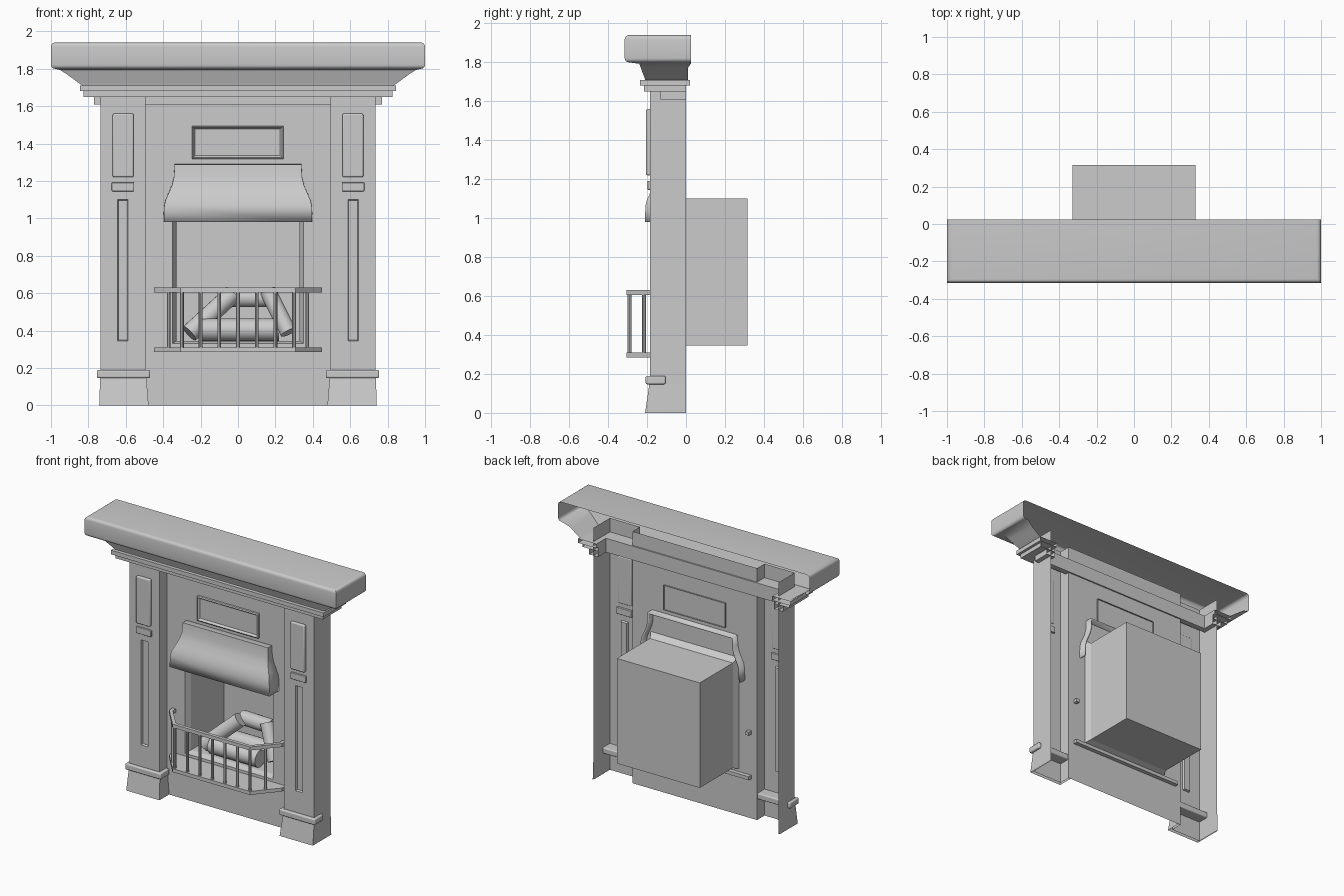
import bpy, bmesh, math
from mathutils import Vector

if "Cube" in bpy.data.objects:
    bpy.data.objects.remove(bpy.data.objects["Cube"])


def finish(name, bm, smooth=False, mirror=False, bevel=0, solid=0):
    bmesh.ops.remove_doubles(bm, verts=bm.verts, dist=1e-5)
    bmesh.ops.recalc_face_normals(bm, faces=bm.faces)
    me = bpy.data.meshes.new(name)
    bm.to_mesh(me)
    bm.free()
    ob = bpy.data.objects.new(name, me)
    bpy.context.collection.objects.link(ob)
    if solid:
        m = ob.modifiers.new("thickness", 'SOLIDIFY')
        m.thickness, m.offset = solid, 0
    if bevel:
        m = ob.modifiers.new("round", 'BEVEL')
        m.width, m.segments = bevel, 3
    if mirror:
        ob.modifiers.new("mirror", 'MIRROR')
    if smooth:
        bpy.ops.object.select_all(action='DESELECT')
        ob.select_set(True)
        bpy.context.view_layer.objects.active = ob
        bpy.ops.object.shade_smooth_by_angle(angle=math.radians(35))
    return ob


def add_loft(bm, rings, closed=False, first=False, last=False):
    vs = [[bm.verts.new(p) for p in r] for r in rings]
    n = len(vs[0])
    for a, b in zip(vs, vs[1:]):
        for i in range(n if closed else n - 1):
            j = (i + 1) % n
            bm.faces.new((a[i], a[j], b[j], b[i]))
    if first:
        bm.faces.new(vs[0])
    if last:
        bm.faces.new(vs[-1])


def loft(name, rings, closed=False, first=False, last=False, **kw):
    bm = bmesh.new()
    add_loft(bm, rings, closed, first, last)
    return finish(name, bm, **kw)


def u_ring(hx, yf, z, yb):
    return [(-hx, yb, z), (-hx, yf, z), (hx, yf, z), (hx, yb, z)]


def rect(x0, x1, z0, z1, y):
    return [(x0, y, z0), (x1, y, z0), (x1, y, z1), (x0, y, z1)]


def box(name, x0, x1, y0, y1, z0, z1, **kw):
    return loft(name, [rect(x0, x1, z0, z1, y0), rect(x0, x1, z0, z1, y1)],
                True, True, True, **kw)


def add_wall(bm, xs, zs, y):
    # Flat wall of nine cells with the middle one left open
    for i in range(3):
        for k in range(3):
            if (i, k) != (1, 1):
                bm.faces.new([bm.verts.new(p) for p in
                              rect(xs[i], xs[i+1], zs[k], zs[k+1], y)])


def rod(name, a, b, r, n, **kw):
    a, b = Vector(a), Vector(b)
    q = (b - a).to_track_quat('Z', 'Y')
    ring = [q @ Vector((r*math.cos(t), r*math.sin(t), 0))
            for t in (2*math.pi*i/n for i in range(n))]
    return loft(name, [[a + p for p in ring], [b + p for p in ring]],
                True, True, True, smooth=True, **kw)


# Mantel shelf: hollow rounded shell that runs down into a cove
R = 0.022
rows = []
for zc, start in ((1.94 - R, 90), (1.80 + R, 0)):
    for s in range(5):
        t = math.radians(start - 22.5*s)
        o = R*(1 - math.cos(t))
        rows.append((1 - o, -0.315 + o, zc + R*math.sin(t)))
rows += [(.95, -.24, 1.793), (.917, -.232, 1.772), (.887, -.224, 1.75),
         (.86, -.216, 1.73), (.83, -.21, 1.71)]
loft("mantel_shelf", [u_ring(x, y, z, .025 if z > 1.78 else .01)
                      for x, y, z in rows], first=True, smooth=True)

# Stepped mouldings under the cove, each a U-shaped strip
for name, hx, yf, yb, z0, z1 in (("upper_moulding", .845, -.235, .02, 1.68, 1.71),
                                 ("middle_moulding", .825, -.215, .0, 1.65, 1.68),
                                 ("lower_moulding", .77, -.13, .0, 1.61, 1.65)):
    inner = (.70, -.09)
    loft(name, [u_ring(hx, yf, z0, yb), u_ring(hx, yf, z1, yb),
                u_ring(*inner, z1, yb), u_ring(*inner, z0, yb),
                u_ring(hx, yf, z0, yb)])

# Pillars: open-backed shells with a long sunk panel
bm = bmesh.new()
add_wall(bm, (.495, .587, .643, .735), (0, .345, 1.1, 1.81), -.185)
add_loft(bm, [rect(.587, .643, .345, 1.1, -.185),
              rect(.592, .638, .35, 1.095, -.17)], True, last=True)
for x, y in ((.735, 0), (.495, -.10)):
    add_loft(bm, [[(x, -.185, 0), (x, y, 0)], [(x, -.185, 1.81), (x, y, 1.81)]])
finish("pillar", bm, mirror=True)

# Raised plaques on the pillars
box("pillar_plaque", .558, .67, -.205, -.18, 1.22, 1.56,
    mirror=True, bevel=.008, smooth=True)
box("pillar_tablet", .555, .675, -.197, -.17, 1.145, 1.192,
    mirror=True, bevel=.004, smooth=True)

# Flared plinths and their rounded bands
loft("plinth", [[(.478, -.10, 0), (.478, -.21, 0), (.742, -.21, 0), (.742, 0, 0)],
                [(.49, -.10, .15), (.49, -.188, .15), (.737, -.188, .15), (.737, 0, .15)]],
     mirror=True)
box("plinth_band", .47, .755, -.207, -.105, .147, .19,
    mirror=True, bevel=.008, smooth=True)

# Centre panel with the fire opening
bm = bmesh.new()
add_wall(bm, (-.495, -.35, .35, .495), (0, .33, 1.13, 1.81), -.10)
finish("centre_panel", bm)

# Firebox with a flared mouth
loft("firebox", [rect(-.35, .35, .33, 1.13, -.10), rect(-.33, .33, .345, 1.1, -.06),
                 rect(-.33, .33, .345, 1.1, .315)], True, last=True)

# Framed plaque above the hood
loft("centre_plaque", [rect(-.247, .243, 1.318, 1.495, -.09),
                       rect(-.247, .243, 1.318, 1.495, -.115),
                       rect(-.24, .236, 1.325, 1.488, -.12),
                       rect(-.229, .225, 1.336, 1.477, -.105)], True, last=True)

# Curved hood
hood = [(.335, -.14, 1.285), (.337, -.145, 1.22), (.348, -.158, 1.175),
        (.367, -.178, 1.13), (.383, -.195, 1.095), (.39, -.204, 1.06),
        (.392, -.205, .98)]
loft("hood", [u_ring(x, y, z, -.05) for x, y, z in hood],
     first=True, smooth=True, solid=.014)

# Grate: solid bottom plate, canted top rail and bars
half = [(.45, -.07), (.45, -.14), (.308, -.305)]
half_in = [(.425, -.07), (.425, -.132), (.297, -.28)]


def both(h):
    return [(-x, y) for x, y in h] + h[::-1]


outer, inner = both(half), both(half_in)
loft("grate_plate", [[(x, y, z) for x, y in outer] for z in (.285, .31)],
     True, True, True)
loft("grate_rail", [[(*o, .605), (*o, .63), (*i, .63), (*i, .605)]
                    for o, i in zip(outer, inner)], True, True, True)
for i in range(7):
    x = -.3 + .1*i
    rod("grate_bar", (x, -.29, .305), (x, -.29, .61), .010, 8)
rod("grate_side_bar", (.37, -.215, .305), (.37, -.215, .61), .010, 8, mirror=True)

# Logs
for a, b, r in (((-.19, -.02, .405), (.19, -.02, .405), .06),
                ((-.26, -.01, .385), (-.03, .07, .595), .05),
                ((.27, .03, .39), (.16, .10, .61), .045),
                ((-.06, .14, .575), (.18, .13, .575), .05),
                ((-.17, .13, .405), (.22, .13, .405), .06)):
    rod("log", a, b, r, 20)
